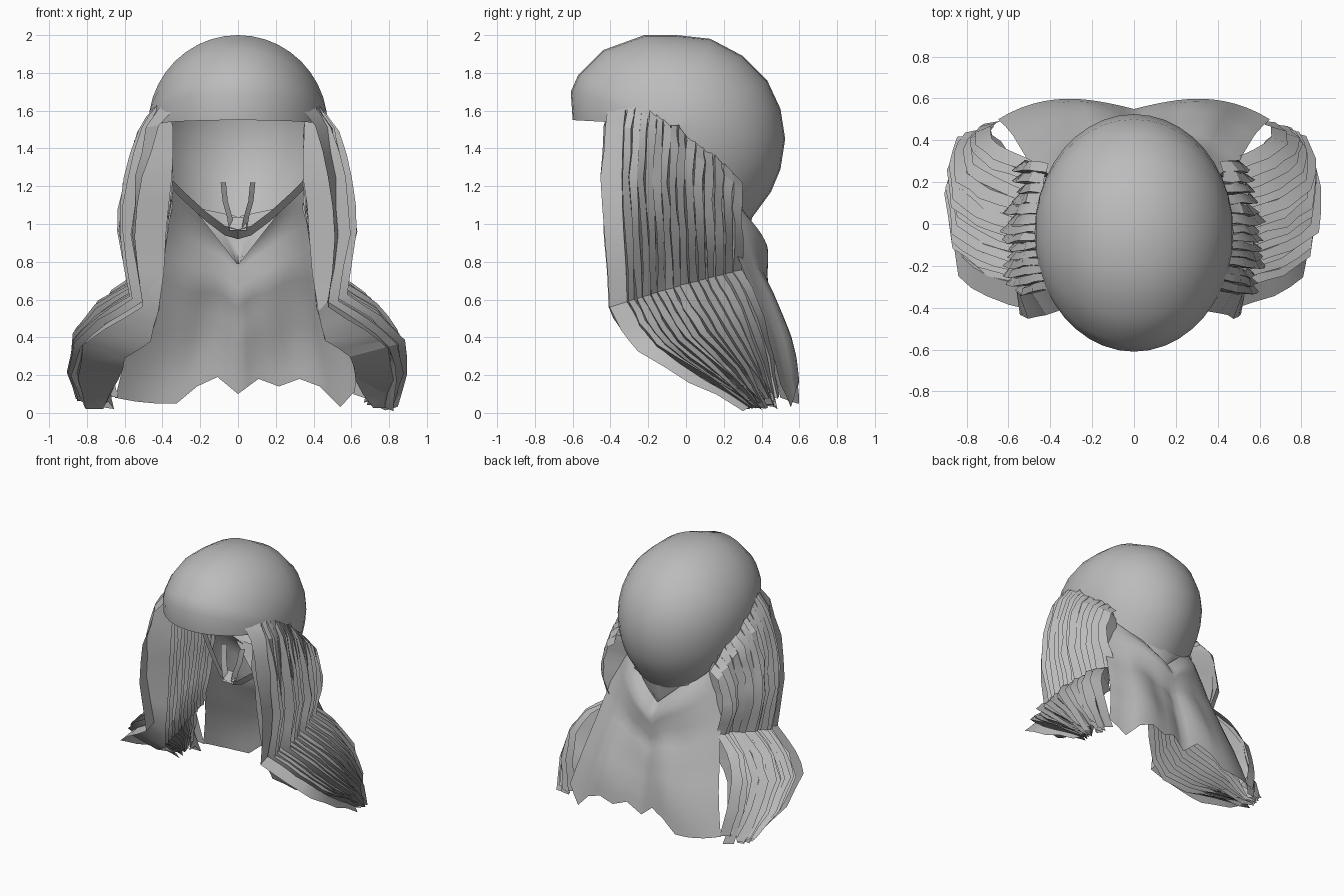
import bpy, math, random
from mathutils import Vector

random.seed(4)
cube = bpy.data.objects.get("Cube")
if cube:
    bpy.data.objects.remove(cube)

grey = bpy.data.materials.new("plain grey")
grey.use_nodes = True
grey.diffuse_color = (0.5, 0.5, 0.5, 1)
grey.node_tree.nodes["Principled BSDF"].inputs["Base Color"].default_value = (0.5, 0.5, 0.5, 1)


def jit(a):
    return random.uniform(-a, a)


def grid_object(name, rows, angle=40):
    """Skin a list of equally long point rows with quads."""
    n = len(rows[0])
    faces = [(r * n + c, r * n + c + 1, (r + 1) * n + c + 1, (r + 1) * n + c)
             for r in range(len(rows) - 1) for c in range(n - 1)]
    mesh = bpy.data.meshes.new(name)
    mesh.from_pydata([p for row in rows for p in row], [], faces)
    mesh.materials.append(grey)
    obj = bpy.data.objects.new(name, mesh)
    bpy.context.collection.objects.link(obj)
    bpy.ops.object.select_all(action='DESELECT')
    obj.select_set(True)
    bpy.context.view_layer.objects.active = obj
    bpy.ops.object.shade_smooth_by_angle(angle=math.radians(angle))
    return obj


def interp(keys, t):
    """Linear lookup in evenly spaced keys."""
    f = min(max(t, 0), 1) * (len(keys) - 1)
    i = min(int(f), len(keys) - 2)
    return keys[i] + (keys[i + 1] - keys[i]) * (f - i)


# Cap: the side profile swept round a left-right axis, open below the brim
centre_y, centre_z, half_width = -0.04, 1.52, 0.475
profile = [(-.6, 1.55), (-.61, 1.7), (-.57, 1.79), (-.44, 1.92), (-.22, 2.0), (-.05, 2.0),
           (.13, 1.98), (.3, 1.89), (.43, 1.76), (.5, 1.61), (.525, 1.45), (.5, 1.29),
           (.45, 1.17), (.34, 1.02)]
cap_rows = []
for y, z in profile:
    row = []
    for i in range(21):
        a = math.radians(-89.5 + 179 * i / 20)
        row.append((half_width * math.sin(a),
                    centre_y + (y - centre_y) * math.cos(a),
                    centre_z + (z - centre_z) * math.cos(a)))
    cap_rows.append(row)
grid_object("cap", cap_rows, 60)

# Nape flap: tongue below the back rim of the cap
grid_object("nape_flap", [[(s * .24 * (1 - v), .35 - .03 * v - .05 * abs(s), 1.04 - .26 * v + .05 * abs(s) * (1 - v))
                           for s in (-1, -.5, 0, .5, 1)] for v in (0, .35, .7, .97)], 60)

# Back hair: draped sheet with a notch at the top and a ragged hem
y_mid = [.35, .43, .42, .42, .46, .49, .52, .54, .55]
y_edge = [.10, .14, .20, .25, .31, .37, .43, .47, .50]
hem = [.08, .06, .05, .05, .14, .19, .1, .18, .14, .18, .14, .03, .15]
cols = 24
back_rows = []
for r in range(17):
    v = r / 16
    row = []
    for c in range(cols + 1):
        s = 2 * c / cols - 1
        k = abs(s)
        top = .9 + .38 * k
        z = top + (interp(hem, c / cols) - top) * v
        blend = k ** (2 + 3 * v)
        y = interp(y_mid, v) * (1 - blend) + interp(y_edge, v) * blend
        y += .05 * v * math.sin(math.pi * k) + .012 * math.sin(6 * s + 5 * v) * math.sin(math.pi * v)
        row.append((s * (.42 + .23 * v ** 1.3), y, z))
    back_rows.append(row)
grid_object("back_hair", back_rows, 60)

# Side hair: pleated curtains flaring outward at the shoulder
z_front = [1.65, 1.52, 1.25, .93, .56, .44, .33, .17, .03]
z_back = [1.22, 1.18, 1.06, .93, .76, .66, .5, .28, .05]
x_in = [.37, .35, .35, .38, .42, .46, .60, .63, .71]
x_out = [.45, .54, .60, .62, .56, .74, .86, .88, .83]
y_front = [-.41, -.43, -.45, -.43, -.41, -.35, -.25, .02, .27]
y_back = [.23, .24, .24, .25, .25, .30, .36, .41, .44]
drop = [0, 0, 0, 0, .06, .1, .07, .02, 0]
pleats, steps = 15, 16


def hair_point(u, v, outer, shift, end):
    y = interp(y_front, v) * (1 - u) + interp(y_back, v) * u
    z = interp(z_front, v) * (1 - u) + interp(z_back, v) * u
    z += .13 * math.sin(math.pi * min(u, 1)) * max(0, 1 - 2 * v)
    x = interp(x_out if outer else x_in, v)
    if outer:
        # front lock hugs the face, rear locks flare less and fan backwards
        x *= 1 - (.08 + .14 * v) * u ** 4
        x += shift * min(1, 3 * v) - .14 * max(0, 1 - u) ** 6 * (1 - v)
        y += .3 * max(y, 0) * (1 - .6 * v)
    else:
        z -= interp(drop, v)
    return [x, y, max(.01, z + end * v ** 6 + .03 * shift)]


def side_hair(name, side):
    columns = []
    for p in range(pleats):
        start = 0 if p == 0 else .16 + .84 * (p - 1) / (pleats - 1)
        width = .17 if p == 0 else .84 / (pleats - 1)
        shift, end = jit(.03), random.uniform(-.02, .06)
        # inner crease, then the two edges of the visible lock
        for frac, outer in ((.35, False), (.0, True), (.9, True)):
            tuck = .04 if outer and frac else 0
            col = []
            for r in range(steps + 1):
                pt = hair_point(start + frac * width, r / steps, outer, shift - tuck, end + jit(.015))
                pt[0] += jit(.008)
                pt[1] += jit(.006)
                pt[0] *= side
                col.append(pt)
            columns.append(col)
    # the front lock starts with a face instead of a crease
    columns = columns[1:]
    return grid_object(name, columns, 25)


side_hair("left_side_hair", 1)
side_hair("right_side_hair", -1)


# Chin strap and cup: thin bands following a path
def band(name, path, width):
    rows = [[Vector(p) + Vector(width) * k for p in path] for k in (-.5, .5)]
    return grid_object(name, rows, 40)


for side, label in ((1, "left"), (-1, "right")):
    band(label + "_chin_strap", [(side * x, y, z) for x, y, z in
         ((.37, .08, 1.23), (.28, .03, 1.14), (.17, -.03, 1.04), (.07, -.08, .965), (0, -.09, .945))],
         (0, .07, -.05))
    band(label + "_cup_prong", [(side * x, y, z) for x, y, z in
         ((.078, -.06, 1.22), (.068, -.08, 1.12), (.045, -.1, 1.04), (.035, -.1, .98))],
         (.028, .03, 0))
band("chin_cup", [(x, -.1, 1.0) for x in (-.045, 0, .045)], (0, .05, .07))
